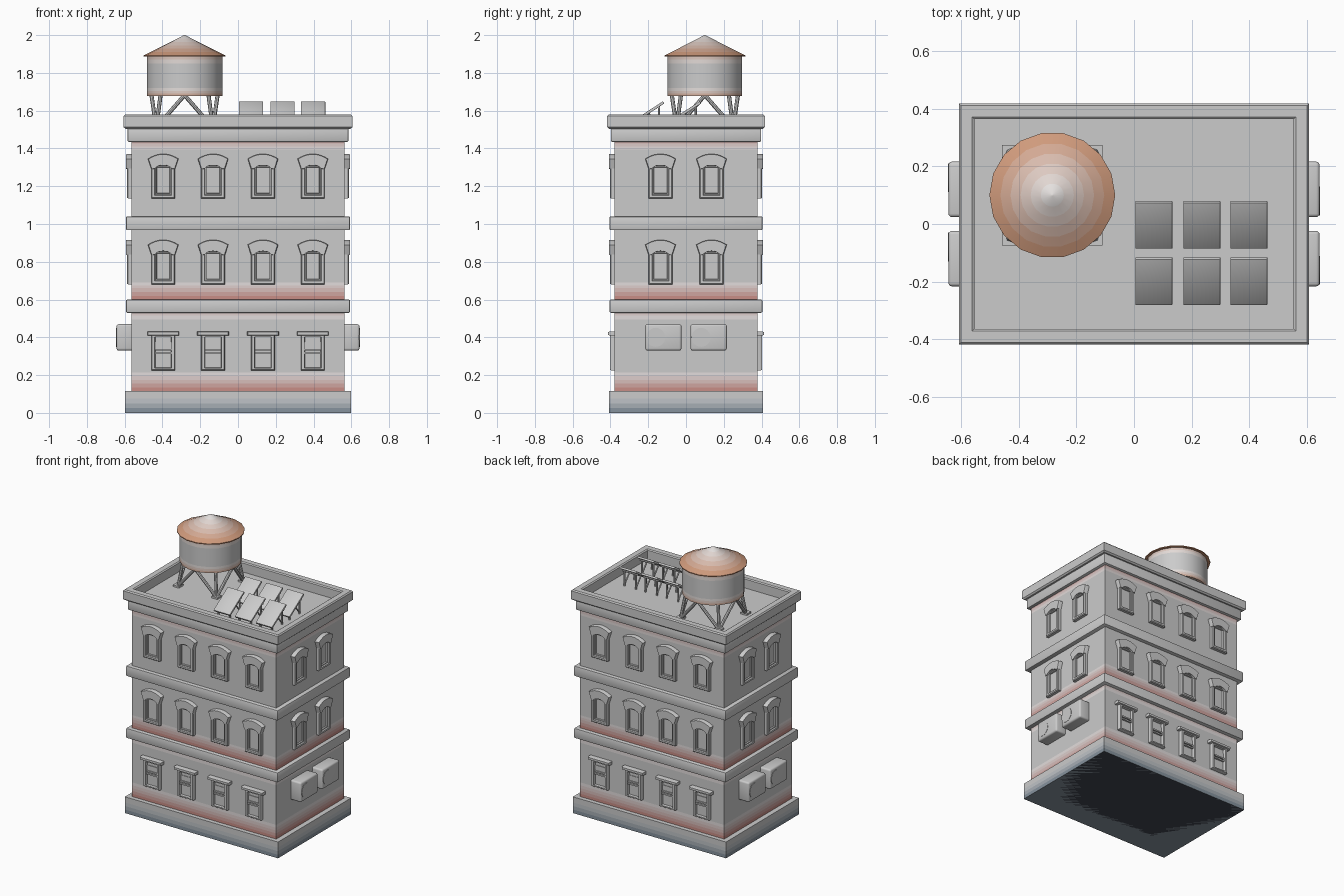
import bpy, bmesh
from math import sin, cos, pi, radians
from mathutils import Vector, Matrix

if "Cube" in bpy.data.objects:
    bpy.data.objects.remove(bpy.data.objects["Cube"])

GREY = (0.8, 0.8, 0.8)
RED = (0.58, 0.27, 0.24)
BLUE = (0.24, 0.29, 0.34)
DARK = (0.05, 0.06, 0.08)
BROWN = (0.62, 0.3, 0.17)
HX, HY, FLOOR = 0.563, 0.378, 1.51   # wall half sizes and roof floor height


def tint(colour, amount):
    """Material between grey (0) and the colour (1); grey needs none."""
    name = "tint_%d_%d" % (hash(colour) % 9999, round(amount * 100))
    mat = bpy.data.materials.get(name) or bpy.data.materials.new(name)
    mat.diffuse_color = [g + (c - g) * amount for g, c in zip(GREY, colour)] + [1]
    mat.use_nodes = True
    mat.node_tree.nodes["Principled BSDF"].inputs["Base Color"].default_value = mat.diffuse_color
    return mat


def finish(bm, name, bevel=0, mats=()):
    if bevel:
        bmesh.ops.bevel(bm, geom=bm.edges[:], offset=bevel, segments=2,
                        profile=0.5, affect='EDGES')
    bmesh.ops.recalc_face_normals(bm, faces=bm.faces[:])
    me = bpy.data.meshes.new(name)
    bm.to_mesh(me)
    bm.free()
    for m in mats:
        me.materials.append(m)
    ob = bpy.data.objects.new(name, me)
    bpy.context.collection.objects.link(ob)
    bpy.ops.object.select_all(action='DESELECT')
    ob.select_set(True)
    bpy.context.view_layer.objects.active = ob
    bpy.ops.object.shade_smooth_by_angle(angle=radians(35))
    return ob


def loft(bm, rings, banded=False):
    """Skin a list of point rings and cap both ends."""
    rows = [[bm.verts.new(p) for p in r] for r in rings]
    n = len(rows[0])
    for k, (a, b) in enumerate(zip(rows, rows[1:])):
        for i in range(n):
            f = bm.faces.new((a[i], a[(i + 1) % n], b[(i + 1) % n], b[i]))
            f.material_index = k if banded else 0
    bm.faces.new(rows[0])
    top = bm.faces.new(rows[-1])
    top.material_index = len(rows) - 2 if banded else 0


def add_box(bm, lo, hi):
    lo, hi = Vector(lo), Vector(hi)
    m = Matrix.Translation((lo + hi) / 2) @ Matrix.Diagonal((*(hi - lo), 1))
    bmesh.ops.create_cube(bm, size=1, matrix=m)


def rect(hx, hy, z):
    return [(-hx, -hy, z), (hx, -hy, z), (hx, hy, z), (-hx, hy, z)]


def circle(r, z, n=18):
    return [(r * cos(2 * pi * i / n), r * sin(2 * pi * i / n), z) for i in range(n)]


def upright(w, z0, z1, y):
    return [(-w, y, z0), (w, y, z0), (w, y, z1), (-w, y, z1)]


def add_bar(bm, a, b, r, n=8):
    a, b = Vector(a), Vector(b)
    m = Matrix.Translation((a + b) / 2) @ (b - a).to_track_quat('Z', 'Y').to_matrix().to_4x4()
    bmesh.ops.create_cone(bm, cap_ends=True, segments=n, radius1=r, radius2=r,
                          depth=(b - a).length, matrix=m)


def banded(name, ring, levels):
    """Loft of (size..., z, colour, amount) levels, one tint per band."""
    bm = bmesh.new()
    loft(bm, [ring(*l[:-2]) for l in levels], True)
    return finish(bm, name, mats=[tint(*l[-2:]) for l in levels[:-1]])


# plinth, blue at the ground, and its dark underside
banded("plinth", rect, [(0.598, 0.408, z, BLUE, a) for z, a in
       ((0, 1), (0.025, 0.75), (0.05, 0.5), (0.075, 0.3), (0.1, 0.1), (0.115, 0))])
bm = bmesh.new()
add_box(bm, (-0.596, -0.406, 0), (0.596, 0.406, 0.001))
finish(bm, "plinth_underside", mats=[tint(DARK, 1)])

# walls with weathered stripes
stripes = [(0.1, 1), (0.135, .8), (0.155, .55), (0.175, .35), (0.195, .15), (0.215, 0),
           (0.495, .15), (0.515, .35), (0.54, 1), (0.62, .8), (0.64, .55), (0.66, .35),
           (0.675, .15), (0.69, 0), (1.395, .2), (1.41, .4), (1.425, .65), (1.45, .65)]
banded("walls", rect, [(HX, HY, z, RED, a) for z, a in stripes])

# storey bands and cornice
for name, hx, hy, z0, z1 in (("lower_band", .593, .405, .53, .6),
                             ("upper_band", .593, .405, .967, 1.04),
                             ("cornice", .585, .398, 1.435, 1.509)):
    bm = bmesh.new()
    add_box(bm, (-hx, -hy, z0), (hx, hy, z1))
    finish(bm, name, 0.007)

# parapet with the sunken roof floor
bm = bmesh.new()
loft(bm, [rect(*r) for r in ((.596, .407, 1.504), (.606, .417, 1.513), (.606, .417, 1.571),
                             (.599, .41, 1.579), (.561, .371, 1.579),
                             (.553, .363, 1.573), (.553, .363, FLOOR))])
finish(bm, "parapet_and_roof")

# arched window: frame, recessed pane and flared hood
bm = bmesh.new()
loft(bm, [upright(*r) for r in ((.063, 0, .19, .01), (.063, 0, .19, -.019),
                                (.058, .005, .185, -.025), (.045, .017, .175, -.025),
                                (.042, .02, .172, -.016), (.036, .026, .166, -.016),
                                (.034, .028, .164, -.007))])
ts = [i / 5 - 1 for i in range(11)]
hood = [(.081 * t, .236 - .026 * t * t) for t in ts]
hood += [(.064, .158), (.046, .156)]
hood += [(-.043 * t, .178 - .016 * t * t) for t in ts]
hood += [(-.046, .156), (-.064, .158)]
loft(bm, [[(x * s, y, .19 + (z - .19) * s) for x, z in hood]
          for y, s in ((.01, 1), (-.024, 1), (-.03, .95))])
arched = finish(bm, "arched_window")

# ground window: frame, sash rails, blind and lintel
bm = bmesh.new()
loft(bm, [upright(*r) for r in ((.063, 0, .187, .01), (.063, 0, .187, -.019),
                                (.059, .004, .187, -.025), (.045, .012, .178, -.025),
                                (.042, .014, .176, -.006))])
for z0, z1, y in ((.087, .097, -.018), (.104, .114, -.018), (.114, .15, -.01)):
    add_box(bm, (-.043, y, z0), (.043, 0, z1))
loft(bm, [upright(*r) for r in ((.084, .185, .206, .01), (.084, .185, .206, -.028),
                                (.08, .188, .203, -.034))])
sash = finish(bm, "ground_window")

# wall unit: rounded casing with a shallow fan disc
bm = bmesh.new()
add_box(bm, (-.096, -.08, -.07), (.096, .01, .07))
bmesh.ops.bevel(bm, geom=bm.edges[:], offset=.012, segments=3, profile=.5, affect='EDGES')
add_bar(bm, (-.04, -.07, 0), (-.04, -.082, 0), .05, 24)
unit = finish(bm, "wall_unit")


def place(src, name, side, u, z):
    """Linked copy on a wall: side 0 front, 1 right, 2 back, 3 left."""
    ob = bpy.data.objects.new(name, src.data)
    bpy.context.collection.objects.link(ob)
    m = Matrix.Rotation(side * pi / 2, 4, 'Z')
    dist = HX if side % 2 else HY
    ob.matrix_world = m @ Matrix.Translation((u, -dist, z))


for side in range(4):
    cols = (-.135, .135) if side % 2 else (-.396, -.132, .132, .396)
    for u in cols:
        for z in (.68, 1.135):
            place(arched, "arched_window", side, u, z)
        if side % 2 == 0:
            place(sash, "ground_window", side, u, .225)
    if side % 2:
        for u in (-.12, .12):
            place(unit, "wall_unit", side, u, .4)
for src in (arched, sash, unit):
    bpy.data.objects.remove(src)

# water tank on braced legs
tx, ty = -.283, .1
tank = banded("water_tank", circle, [(.2, z, BROWN, a) for z, a in
              ((1.677, .7), (1.69, .4), (1.705, .15), (1.72, 0), (1.85, .2),
               (1.87, .45), (1.89, .45))])
roof = banded("tank_roof", circle, [(r, z, BROWN, a) for r, z, a in
              ((.19, 1.886, 1), (.218, 1.886, 1), (.218, 1.892, .95), (.18, 1.911, .8),
               (.145, 1.928, .6), (.11, 1.946, .42), (.075, 1.963, .25),
               (.04, 1.981, .1), (.003, 2.0, 0))])
bm = bmesh.new()
for sx in (-1, 1):
    for sy in (-1, 1):
        foot = (.15 * sx, .15 * sy, FLOOR)
        add_box(bm, (foot[0] - .024, foot[1] - .024, FLOOR - .005),
                (foot[0] + .024, foot[1] + .024, FLOOR + .012))
        for top in ((.127 * sx, .127 * sy), (.175 * sx, 0), (0, .175 * sy)):
            add_bar(bm, foot, (*top, 1.682), .011)
legs = finish(bm, "tank_legs")
for ob in (tank, roof, legs):
    ob.location = (tx, ty, 0)

# tilted roof panels on stands
for px in (.069, .235, .398):
    for py in (-.198, -.003):
        bm = bmesh.new()
        add_box(bm, (-.064, -.095, -.007), (.064, .095, .007))
        panel = finish(bm, "roof_panel", .002)
        panel.location = (px, py, 1.592)
        panel.rotation_euler.x = radians(33)
        bm = bmesh.new()
        for sx in (-.045, .045):
            add_bar(bm, (px + sx, py + .055, FLOOR - .004), (px + sx, py + .055, 1.624), .006)
            add_bar(bm, (px + sx, py - .055, FLOOR - .004), (px + sx, py - .055, 1.553), .006)
            add_bar(bm, (px + sx, py + .055, FLOOR + .01), (px + sx, py, 1.586), .005)
        add_bar(bm, (px - .06, py + .055, 1.615), (px + .06, py + .055, 1.615), .006)
        finish(bm, "panel_stand")
